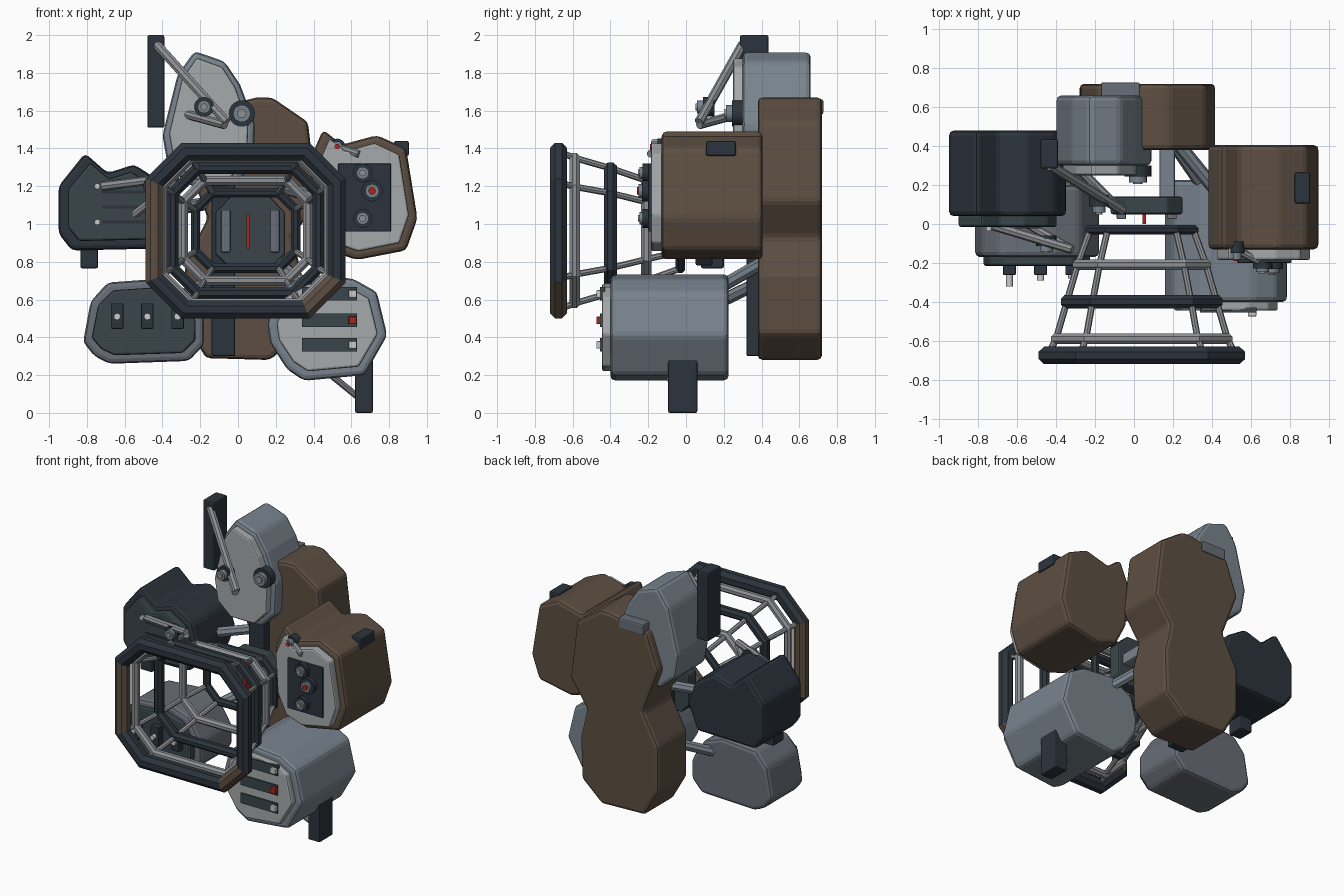
import bpy, bmesh, math
from mathutils import Vector

if "Cube" in bpy.data.objects:
    bpy.data.objects.remove(bpy.data.objects["Cube"])

COL = dict(brown=(.11, .078, .055), slate=(.19, .23, .27), steel=(.14, .155, .185), navy=(.025, .034, .046),
           panel=(.042, .06, .068), light=(.38, .4, .41), metal=(.27, .28, .3), red=(.4, .02, .01), white=(.7, .7, .68))
MATS = {}
for n, c in COL.items():
    MATS[n] = bpy.data.materials.new(n)
    MATS[n].diffuse_color = (*c, 1)


def finish(bm, name, mat, bevel=0):
    bmesh.ops.recalc_face_normals(bm, faces=bm.faces[:])
    me = bpy.data.meshes.new(name)
    bm.to_mesh(me)
    bm.free()
    ob = bpy.data.objects.new(name, me)
    bpy.context.collection.objects.link(ob)
    for m in (mat if isinstance(mat, list) else [mat]):
        me.materials.append(MATS[m])
    if bevel:
        b = ob.modifiers.new("Bevel", 'BEVEL')
        b.width, b.segments, b.limit_method = bevel, 2, 'ANGLE'
        b.angle_limit = math.radians(20)
    return ob


def prism(name, pts, y0, y1, mat, bevel=.02):
    bm = bmesh.new()
    f = bm.faces.new([bm.verts.new((x, y0, z)) for x, z in pts])
    r = bmesh.ops.extrude_face_region(bm, geom=[f])
    bmesh.ops.translate(bm, vec=(0, y1 - y0, 0), verts=[v for v in r['geom'] if isinstance(v, bmesh.types.BMVert)])
    return finish(bm, name, mat, bevel)


def inset(pts, d):
    lo = [min(p[i] for p in pts) for i in (0, 1)]
    hi = [max(p[i] for p in pts) for i in (0, 1)]
    c = [(a + b) / 2 for a, b in zip(lo, hi)]
    k = [1 - 2 * d / (b - a) for a, b in zip(lo, hi)]
    return [(c[0] + (x - c[0]) * k[0], c[1] + (z - c[1]) * k[1]) for x, z in pts]


def box(name, x, y, z, mat, bevel=.01):
    return prism(name, [(x[0], z[0]), (x[1], z[0]), (x[1], z[1]), (x[0], z[1])], y[0], y[1], mat, bevel)


def rod(name, a, b, r, mat='metal', n=8, bevel=0):
    a, b = Vector(a), Vector(b)
    bm = bmesh.new()
    bmesh.ops.create_cone(bm, cap_ends=True, segments=n, radius1=r, radius2=r, depth=(b - a).length)
    bm.transform((b - a).to_track_quat('Z', 'Y').to_matrix().to_4x4())
    bmesh.ops.translate(bm, vec=(a + b) / 2, verts=bm.verts[:])
    ob = finish(bm, name, mat, bevel)
    for p in ob.data.polygons:
        p.use_smooth = n > 8 and len(p.vertices) == 4
    return ob


def knob(name, x, z, y0, y1, r, tip='metal'):
    m = (y0 * .4 + y1 * .6)
    rod(name + "_base", (x, y0, z), (x, m, z), r, 'navy', 20)
    rod(name + "_collar", (x, m, z), (x, y1 + .008, z), r * .65, 'slate', 20)
    rod(name + "_cap", (x, m, z), (x, y1, z), r * .35, tip, 12)


# Pods: deep beveled prisms with front plates
back = [(.1, 1.67), (.18, 1.67), (.37, 1.54), (.42, 1.12), (.29, .93), (.34, .72), (.33, .42), (.17, .28),
        (-.17, .29), (-.28, .48), (-.28, .8), (-.16, 1.03), (-.28, 1.35), (-.19, 1.6)]
top = [(-.23, 1.915), (-.07, 1.86), (.01, 1.74), (.09, 1.53), (.08, 1.31), (-.03, 1.2), (-.25, 1.2),
       (-.37, 1.3), (-.4, 1.47), (-.32, 1.79)]
left = [(-.95, 1.2), (-.81, 1.375), (-.69, 1.27), (-.55, 1.315), (-.4, 1.22), (-.345, 1.05), (-.42, .87),
        (-.88, .86), (-.95, .95)]
low_l = [(-.69, .69), (-.78, .59), (-.82, .375), (-.76, .3), (-.68, .26), (-.26, .275), (-.18, .36),
         (-.18, .5), (-.28, .66), (-.42, .71)]
low_r = [(.26, .23), (.35, .17), (.67, .2), (.79, .41), (.735, .64), (.61, .71), (.36, .735), (.2, .64),
         (.155, .47), (.17, .37)]
right = [(.45, 1.5), (.55, 1.42), (.735, 1.47), (.89, 1.4), (.95, 1.03), (.89, .86), (.63, .81), (.48, .86),
         (.4, 1.02), (.38, 1.34)]
for name, pts, y0, y1, mat, plate, py, d in [
        ("back_pod", back, .38, .72, 'brown', None, 0, 0),
        ("top_pod", top, .30, .66, 'slate', 'light', .25, .035),
        ("left_pod", left, .04, .48, 'navy', 'panel', -.015, .05),
        ("lower_left_pod", low_l, -.17, .2, 'steel', 'panel', -.215, .045),
        ("lower_right_pod", low_r, -.4, .225, 'slate', 'light', -.445, .05),
        ("right_pod", right, -.13, .405, 'brown', 'light', -.185, .045)]:
    prism(name, pts, y0, y1, mat, .025)
    if plate:
        prism(name + "_front_plate", inset(pts, d), py, y0 + .01, plate, .012)

# Posts, feet and tabs
box("top_post", (-.48, -.39), (.285, .437), (1.51, 2), 'navy')
box("right_foot", (.62, .715), (-.095, .06), (0, .29), 'navy')
box("left_foot", (-.835, -.74), (.08, .2), (.765, .9), 'navy')
box("centre_post", (-.14, -.015), (.32, .4), (.3, 1.25), 'navy')
box("right_pod_tab", (.825, .905), (.105, .265), (1.36, 1.44), 'navy')
box("back_tab", (-.17, .03), (.64, .727), (1.58, 1.66), 'steel')
rod("foot_brace", (.48, -.1, .21), (.64, -.03, .08), .018)

# Top pod jointed arm and knobs
rod("top_arm_upper", (-.43, .3, 1.95), (-.06, .07, 1.54), .026)
rod("top_arm_lower", (-.27, .27, 1.58), (-.07, .07, 1.525), .024)
knob("top_arm_joint", -.18, 1.62, .15, .05, .052)
knob("top_knob", .02, 1.585, .3, .205, .07)

# Left pod jointed arm, grooves and studs
rod("left_arm_upper", (-.72, -.01, 1.2), (-.32, -.13, 1.25), .024)
rod("left_arm_lower", (-.55, 0, 1.05), (-.32, -.13, 1.23), .022)
knob("left_arm_joint", -.45, 1.2, -.06, -.15, .052)
for z in (1.17, 1.09, 1.01):
    box("left_vent", (-.72, -.48), (-.022, 0), (z - .008, z + .008), 'navy', 0)
for z in (1.2, 1.01):
    rod("left_stud", (-.745, 0, z), (-.745, -.035, z), .015, 'white', 12)

# Lower left switches
for i, x in enumerate((-.64, -.48, -.32)):
    box("switch_base", (x - .033, x + .033), (-.262, -.2), (.445, .58), 'navy', .006)
    rod("switch_tip", (x, -.25, .51), (x, (-.32, -.29, -.28)[i], .51), .018, 'white', 12)

# Lower right sliders
for z, m in ((.36, 'white'), (.49, 'red'), (.63, 'white')):
    box("slider_track", (.34, .63), (-.455, -.43), (z - .036, z + .036), 'panel', 0)
    box("slider_cap", (.585, .628), (-.475, -.44), (z - .02, z + .02), m, .005)

# Right control panel with dials and lever
box("dial_panel", (.53, .81), (-.2, -.17), (.96, 1.32), 'navy', .005)
knob("dial_upper", .66, 1.27, -.19, -.255, .05)
knob("dial_middle", .71, 1.175, -.19, -.26, .056, 'red')
knob("dial_lower", .66, 1.03, -.19, -.255, .05)
rod("lever_rod", (.46, -.1, 1.43), (.64, -.19, 1.37), .02)
knob("lever_joint", .525, 1.41, -.09, -.19, .042, 'red')

# Nested octagonal frames
CX, CZ = .04, .965


def octagon(hx, hz, d=0):
    c = .36 * hx - d * (2 - math.sqrt(2))
    hx, hz = hx - d, hz - d
    q = [(hx, hz - c), (hx - c, hz)]
    return [(CX + x, CZ + z) for x, z in q + [(-x, z) for x, z in q[::-1]]
            + [(-x, -z) for x, z in q] + [(x, -z) for x, z in q[::-1]]]


def ring(name, hx, hz, y, w, depth, mat, accent=()):
    bm = bmesh.new()
    loops = []
    for k in range(8):
        a = math.pi / 8 + k * math.pi / 4
        s = 1 / math.cos(math.pi / 8) / 2
        loops.append([bm.verts.new((x, y + math.sin(a) * depth * s, z))
                      for x, z in octagon(hx, hz, w / 2 + math.cos(a) * w * s)])
    for k in range(8):
        p, q = loops[k], loops[(k + 1) % 8]
        for i in range(8):
            j = (i + 1) % 8
            bm.faces.new((p[i], p[j], q[j], q[i])).material_index = int(i in accent)
    finish(bm, name, [mat, 'brown'])


rings = [("front_frame", .53, .465, -.675, .095, .09, 'navy', (3, 6)),
         ("second_frame", .465, .41, -.59, .05, .055, 'metal'),
         ("third_frame", .415, .36, -.4, .06, .07, 'navy'),
         ("fourth_frame", .355, .29, -.21, .05, .055, 'metal'),
         ("inner_frame", .29, .225, -.03, .05, .05, 'navy')]
for r in rings:
    ring(*r)
for a, b in zip(rings, rings[1:]):
    pa, pb = octagon(a[1], a[2], a[4] / 2), octagon(b[1], b[2], b[4] / 2)
    for p, q in zip(pa, pb):
        rod("frame_rod", (p[0], a[3], p[1]), (q[0], b[3], q[1]), .017)

# Centre panel
prism("centre_panel", [(-.12, .84), (-.06, .78), (.19, .78), (.25, .84), (.25, 1.06), (.17, 1.145), (-.04, 1.145),
                       (-.12, 1.06)], .05, .14, 'panel', .012)
for x in (-.065, .195):
    box("centre_grip", (x - .024, x + .024), (.025, .07), (.85, 1.075), 'steel', .006)
box("centre_indicator", (.044, .062), (0, .06), (.87, 1.05), 'red', .003)

# Struts tying the pods to the back
box("panel_strut", (.13, .21), (.12, .42), (.92, 1.0), 'slate')
for name, a, b in [("right_strut", (.22, .42, 1.2), (.48, .1, 1.12)), ("lower_right_strut", (.18, .45, .82), (.42, .1, .62)),
                   ("left_strut", (-.1, .45, 1.12), (-.45, .25, 1.06)), ("lower_left_strut", (-.12, .45, .72), (-.4, .1, .55))]:
    rod(name, a, b, .035, 'slate')

for m in bpy.data.materials:
    if m.users and not m.is_grease_pencil:
        m.use_nodes = True
        m.node_tree.nodes["Principled BSDF"].inputs["Base Color"].default_value = m.diffuse_color
